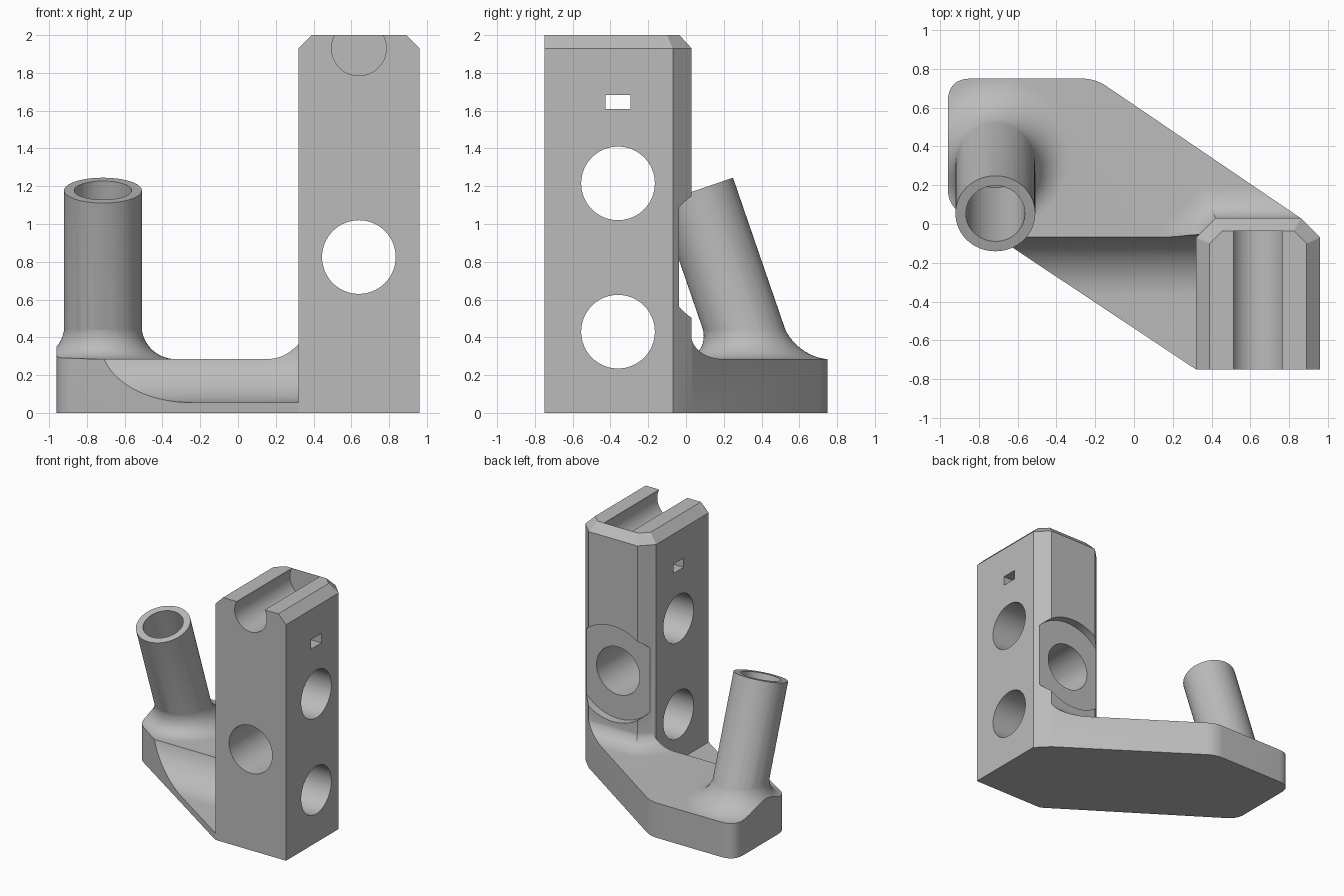
import bpy, bmesh
from math import sin, cos, tan, pi, radians
from mathutils import Vector, Matrix

if "Cube" in bpy.data.objects:
    bpy.data.objects.remove(bpy.data.objects["Cube"])

grey = bpy.data.materials.new("plain grey")
grey.use_nodes = True
grey.diffuse_color = (0.5, 0.5, 0.5, 1)
grey.node_tree.nodes["Principled BSDF"].inputs["Base Color"].default_value = (0.5, 0.5, 0.5, 1)


def loft(name, rings):
    """Closed solid skinned through rings of equal point count."""
    bm = bmesh.new()
    loops = [[bm.verts.new(p) for p in ring] for ring in rings]
    n = len(loops[0])
    for a, b in zip(loops, loops[1:]):
        for i in range(n):
            j = (i + 1) % n
            bm.faces.new((a[i], a[j], b[j], b[i]))
    bm.faces.new(loops[0][::-1])
    bm.faces.new(loops[-1])
    bmesh.ops.recalc_face_normals(bm, faces=bm.faces)
    mesh = bpy.data.meshes.new(name)
    bm.to_mesh(mesh)
    bm.free()
    mesh.materials.append(grey)
    obj = bpy.data.objects.new(name, mesh)
    bpy.context.collection.objects.link(obj)
    return obj


def prism(name, outline, low, high):
    return loft(name, [[(x, y, z) for x, y in outline] for z in (low, high)])


def box(name, lo, hi):
    outline = [(lo[0], lo[1]), (hi[0], lo[1]), (hi[0], hi[1]), (lo[0], hi[1])]
    return prism(name, outline, lo[2], hi[2])


def rod(name, start, end, radius, sides=64):
    start, end = Vector(start), Vector(end)
    turn = (end - start).to_track_quat('Z', 'Y').to_matrix()
    circle = [turn @ Vector((radius * cos(2 * pi * i / sides), radius * sin(2 * pi * i / sides), 0))
              for i in range(sides)]
    return loft(name, [[c + p for p in circle] for c in (start, end)])


def combine(target, other, operation):
    """Apply a boolean and discard the second solid."""
    mod = target.modifiers.new("bool", 'BOOLEAN')
    mod.object, mod.operation, mod.solver = other, operation, 'EXACT'
    bpy.context.view_layer.update()
    with bpy.context.temp_override(object=target, active_object=target):
        bpy.ops.object.modifier_apply(modifier=mod.name)
    bpy.data.objects.remove(other)


def round_corner(before, corner, after, cut, steps=8):
    c = Vector(corner)
    a = c + (Vector(before) - c).normalized() * cut
    b = c + (Vector(after) - c).normalized() * cut
    return [tuple(a * (1 - t) ** 2 + c * 2 * t * (1 - t) + b * t * t)
            for t in (i / steps for i in range(steps + 1))]


TOP = 0.285
LEAN = radians(19)
tube_top = Vector((-0.715, 0.054, 1.178))
axis = Vector((0, -sin(LEAN), cos(LEAN)))
R_TUBE = 0.206

# Base slab with flared roots, trimmed to the base outline
base = box("base", (-1.5, -1.5, 0), (1.5, 1.5, TOP))


def flare(width, height, steps=14):
    """Offset and height pairs of a concave quarter curve."""
    pairs = [(width, -0.15)]
    for i in range(steps + 1):
        t = pi / 2 * i / steps
        pairs.append((width * (1 - sin(t)) - 0.002, height * (1 - cos(t))))
    return pairs


rings = []
for off, h in flare(0.18, 0.18):
    z = TOP + h
    cy = tube_top.y + (tube_top.z - z) * tan(LEAN)
    rings.append([(tube_top.x + (R_TUBE + off) * cos(2 * pi * i / 64),
                   cy + (R_TUBE / cos(LEAN) + off) * sin(2 * pi * i / 64), z) for i in range(64)])
combine(base, loft("tube_root", rings), 'UNION')

rings = []
for d, h in flare(0.17, 0.125):
    outline = [(0.32 - d, -0.7), (0.9, -0.7), (0.9, 0.03 + d),
               (0.42 - 0.414 * d, 0.03 + d), (0.32 - d, -0.07 + 0.414 * d)]
    rings.append([(x, y, TOP + h) for x, y in outline])
combine(base, loft("post_root", rings), 'UNION')

front, back = (0.32, -0.75), (0.86, 0.03)
right_front, right_back, mid_back = (-0.96, 0.1), (-0.96, 0.75), (-0.2, 0.75)
outline = [front, (0.6, -0.7), (0.9, -0.1), back]
outline += round_corner(back, mid_back, right_back, 0.07)
outline += round_corner(mid_back, right_back, right_front, 0.12)
outline += round_corner(right_back, right_front, front, 0.08)
combine(base, prism("trim", outline, -0.1, 0.8), 'INTERSECT')

# Concave scoop along the front of the base
scoop = [(-1.0, 0.055)]
scoop += [(-0.37 + 0.315 * sin(t), 0.37 - 0.315 * cos(t)) for t in (pi / 2 * i / 20 for i in range(21))]
scoop += [(-0.055, 0.9), (-1.0, 0.9)]
combine(base, loft("scoop", [[(x, y, z) for y, z in scoop] for x in (-1.2, 0.335)]), 'DIFFERENCE')

# Upright post with bevelled back corners and top
foot = [(0.32, -0.75), (0.96, -0.75), (0.96, -0.07), (0.86, 0.03), (0.42, 0.03), (0.32, -0.07)]
crown = [(0.39, -0.75), (0.89, -0.75), (0.89, -0.1), (0.825, -0.035), (0.455, -0.035), (0.39, -0.1)]
post = loft("post", [[(x, y, z) for x, y in ring]
                     for ring, z in ((foot, 0), (foot, 1.93), (crown, 2))])

# Join post and leaning tube to the base
combine(base, post, 'UNION')
combine(base, rod("tube", tube_top - axis * 1.09, tube_top, R_TUBE), 'UNION')

# Holes, cable slot, recess, top channel and tube bore
for z in (0.43, 1.215):
    combine(base, rod("side_hole", (0.2, -0.36, z), (1.1, -0.36, z), 0.195), 'DIFFERENCE')
combine(base, box("slot", (0.2, -0.425, 1.608), (1.1, -0.295, 1.684)), 'DIFFERENCE')
combine(base, rod("front_hole", (0.64, -0.9, 0.825), (0.64, 0.2, 0.825), 0.195), 'DIFFERENCE')
combine(base, rod("recess", (0.64, -0.037, 0.825), (0.64, 0.3, 0.825), 0.39, 96), 'DIFFERENCE')
combine(base, rod("channel", (0.64, -0.9, 1.93), (0.64, -0.037, 1.93), 0.145), 'DIFFERENCE')
combine(base, rod("bore", tube_top - axis * 0.85, tube_top + axis * 0.1, 0.152), 'DIFFERENCE')

base.name = "bracket_body"
bpy.ops.object.select_all(action='DESELECT')
base.select_set(True)
bpy.context.view_layer.objects.active = base
bpy.ops.object.shade_smooth_by_angle(angle=radians(25))
